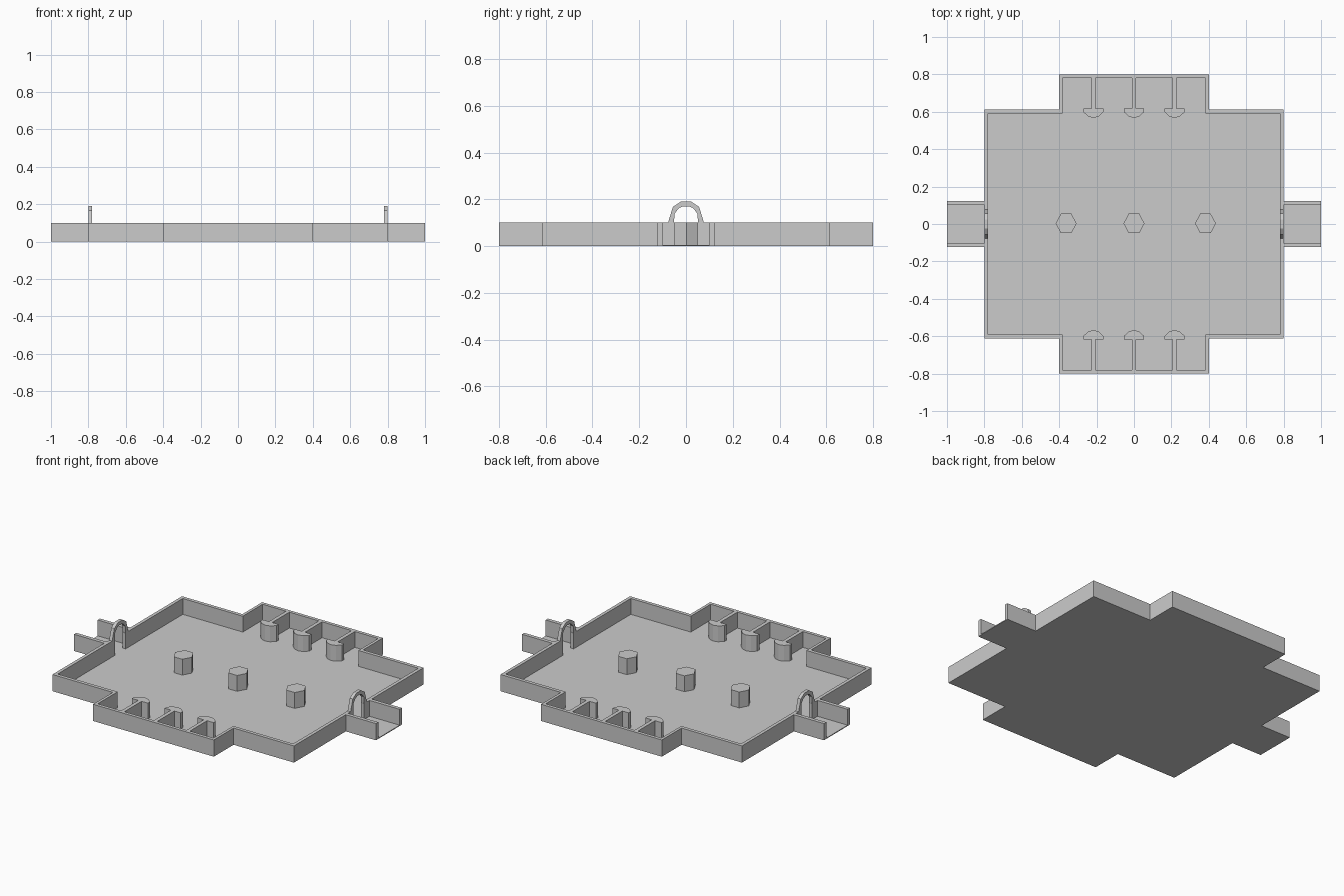
import bpy, bmesh, math

if "Cube" in bpy.data.objects:
    bpy.data.objects.remove(bpy.data.objects["Cube"])

FLOOR, TOP = 0.005, 0.1


def prism(name, pts, lo, hi, axis="z"):
    """Extrude a closed 2D profile along z, or (y, z) profile along x."""
    bm = bmesh.new()
    place = (lambda p, h: (p[0], p[1], h)) if axis == "z" else (lambda p, h: (h, p[0], p[1]))
    face = bm.faces.new([bm.verts.new(place(p, lo)) for p in pts])
    ext = bmesh.ops.extrude_face_region(bm, geom=[face])
    offset = (0, 0, hi - lo) if axis == "z" else (hi - lo, 0, 0)
    verts = [v for v in ext["geom"] if isinstance(v, bmesh.types.BMVert)]
    bmesh.ops.translate(bm, verts=verts, vec=offset)
    bmesh.ops.recalc_face_normals(bm, faces=bm.faces)
    mesh = bpy.data.meshes.new(name)
    bm.to_mesh(mesh)
    bm.free()
    obj = bpy.data.objects.new(name, mesh)
    bpy.context.collection.objects.link(obj)
    return obj


def with_mirror(pts):
    """Close a right-hand profile with its reflection across the first axis."""
    return pts + [(-x, y) for x, y in reversed(pts) if abs(x) > 1e-6]


# Floor plate: cross-shaped room with a corridor at each side
quarter = [(1, 0.123), (0.8, 0.123), (0.8, 0.613), (0.4, 0.613), (0.4, 0.8)]
half = with_mirror(quarter)
prism("floor", half + [(x, -y) for x, y in reversed(half)], 0, FLOOR)

# Outer wall, one half running from doorway to doorway
outer = [(0.8, 0.05), (0.8, 0.613), (0.4, 0.613), (0.4, 0.8)]
inner = [(0.78, 0.05), (0.78, 0.592), (0.383, 0.592), (0.383, 0.78)]
wall = with_mirror(outer) + list(reversed(with_mirror(inner)))

# Alcove divider: thin partition with a rounded head
divider = with_mirror([(0.011, 0.79), (0.011, 0.618), (0.053, 0.618),
                       (0.053, 0.598), (0.028, 0.575), (0, 0.567)])

for s, side in ((1, "back"), (-1, "front")):
    prism(side + "_wall", [(x, y * s) for x, y in wall], 0, TOP)
    for cx in (-0.217, 0, 0.217):
        prism(side + "_alcove_divider", [(x + cx, y * s) for x, y in divider], 0, TOP)

# Corridor walls and arches over the doorways
arch = with_mirror([(0.077, 0.1), (0.056, 0.168), (0.023, 0.19)])
arch += list(reversed(with_mirror([(0.052, 0.1), (0.048, 0.14), (0.03, 0.163), (0.012, 0.17)])))
for s in (1, -1):
    for t in (1, -1):
        prism("corridor_wall", [(s * x, t * y) for x, y in
              ((0.79, 0.101), (1, 0.101), (1, 0.123), (0.79, 0.123))], 0, TOP)
    prism("doorway_arch", arch, s * 0.78, s * 0.8, axis="x")

# Hexagonal pillars
for cx in (-0.363, 0, 0.382):
    prism("pillar", [(cx + 0.056 * math.cos(math.pi * i / 3),
                      0.003 + 0.06 * math.sin(math.pi * i / 3)) for i in range(6)], 0, TOP)
